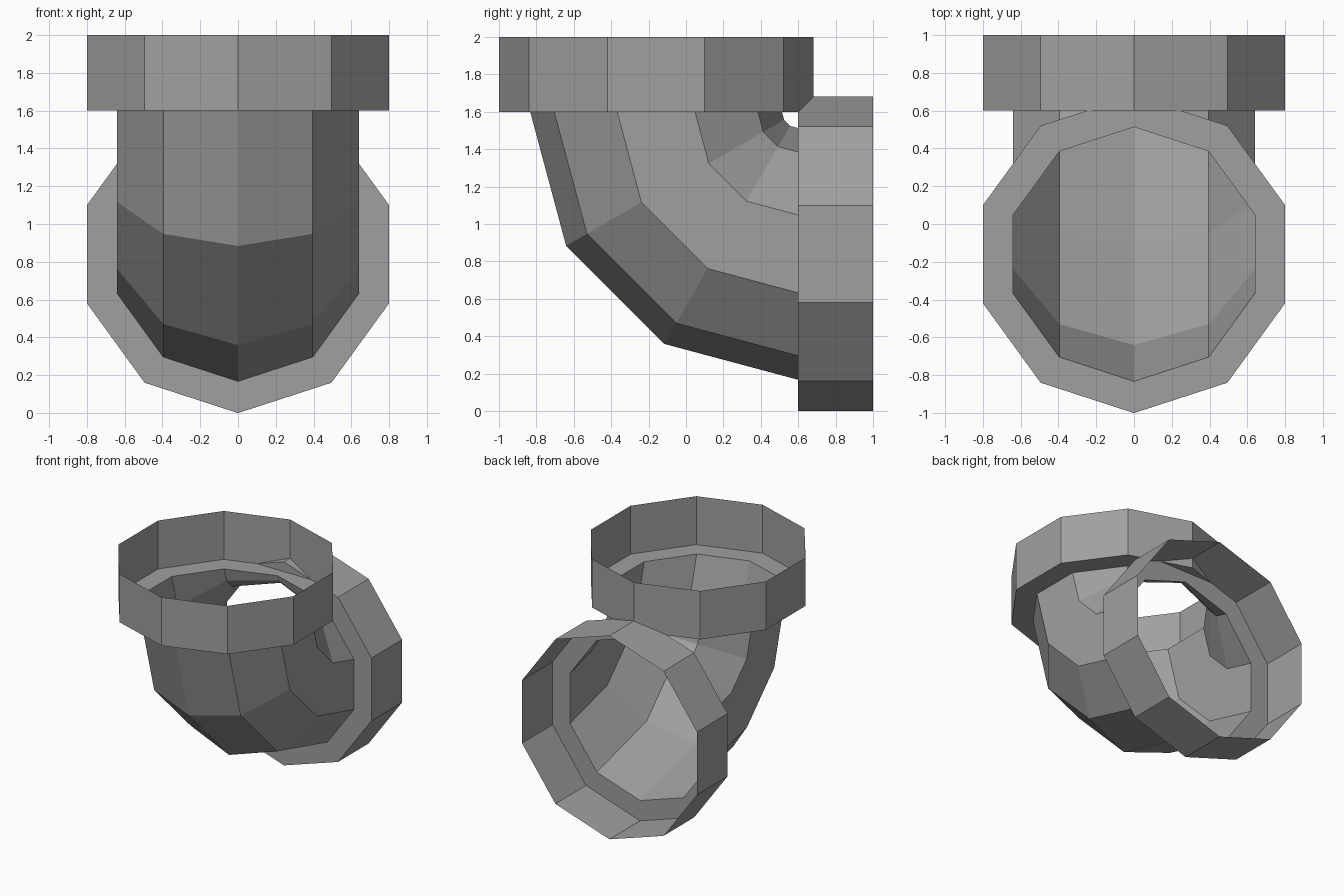
import bpy, bmesh, math

if "Cube" in bpy.data.objects:
    bpy.data.objects.remove(bpy.data.objects["Cube"])

SIDES = 10
PIVOT_Y, PIVOT_Z, BEND = 0.6, 1.6, 0.76   # centre and radius of the 90 degree bend
PIPE, COLLAR, DEPTH = 0.673, 0.841, 0.4   # pipe radius, collar radius, collar depth

grey = bpy.data.materials.new("pipe grey")
grey.diffuse_color = (0.35, 0.35, 0.35, 1)
grey.use_nodes = True
grey.node_tree.nodes["Principled BSDF"].inputs["Base Color"].default_value = grey.diffuse_color


def ring(bm, angle, radius, up=0.0, back=0.0):
    """Ten-sided ring at a given angle round the bend, optionally shifted."""
    a = math.radians(angle)
    verts = []
    for j in range(SIDES):
        t = 2 * math.pi * j / SIDES
        d = BEND + radius * math.cos(t)
        verts.append(bm.verts.new((radius * math.sin(t),
                                   PIVOT_Y - d * math.cos(a) + back,
                                   PIVOT_Z - d * math.sin(a) + up)))
    return verts


# Open shell: top collar, shoulder, bent pipe, shoulder, rear collar
bm = bmesh.new()
rings = [ring(bm, 0, COLLAR, up=DEPTH), ring(bm, 0, COLLAR)]
rings += [ring(bm, a, PIPE) for a in (0, 30, 60, 90)]
rings += [ring(bm, 90, COLLAR), ring(bm, 90, COLLAR, back=DEPTH)]
for r0, r1 in zip(rings, rings[1:]):
    for j in range(SIDES):
        k = (j + 1) % SIDES
        bm.faces.new((r0[j], r1[j], r1[k], r0[k]))

mesh = bpy.data.meshes.new("pipe_elbow")
bm.to_mesh(mesh)
bm.free()
mesh.materials.append(grey)
bpy.context.collection.objects.link(bpy.data.objects.new("pipe_elbow", mesh))
